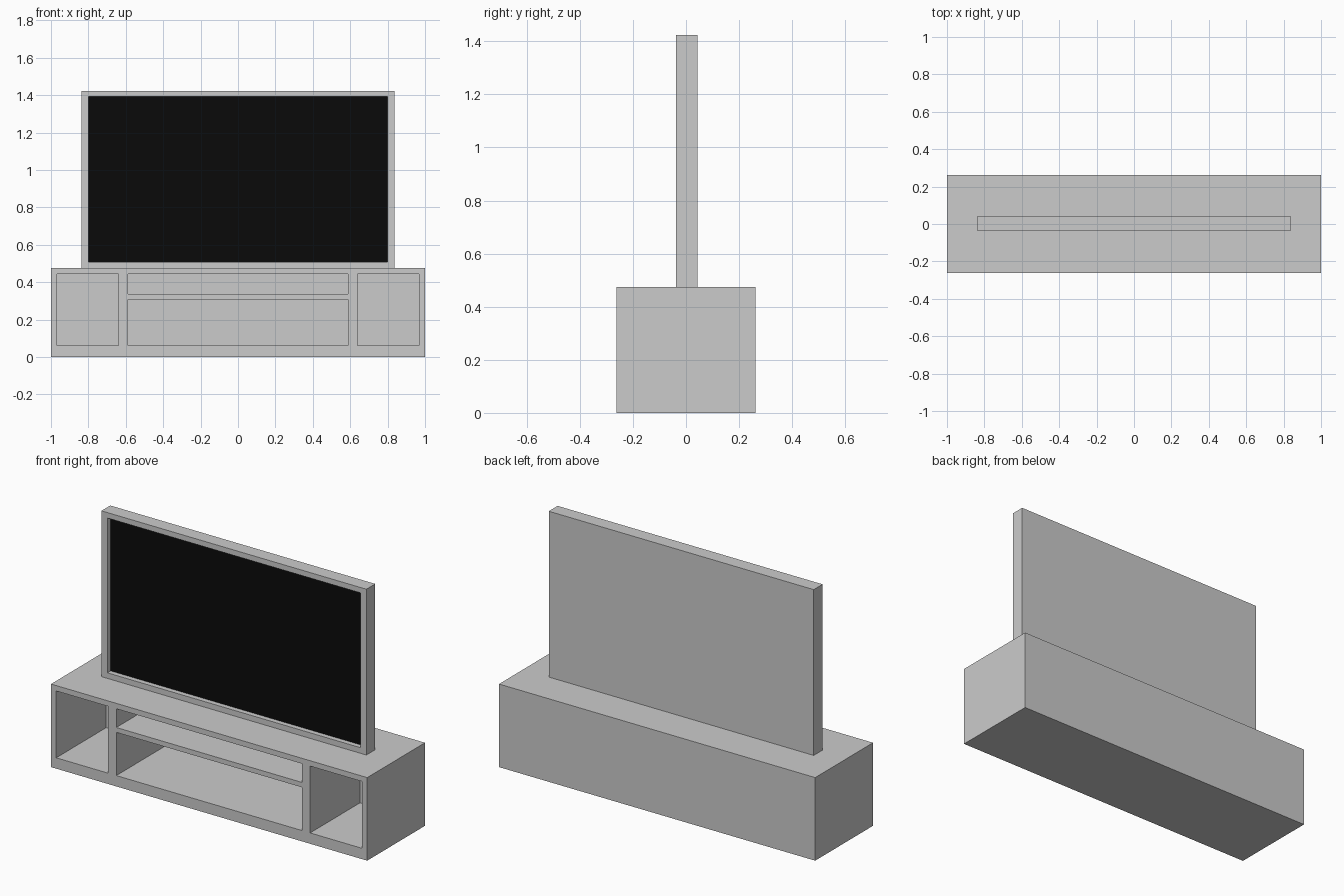
import bpy

if "Cube" in bpy.data.objects:
    bpy.data.objects.remove(bpy.data.objects["Cube"])


def box(name, x, y, z):
    """Box spanning the given (min, max) ranges."""
    bpy.ops.mesh.primitive_cube_add(size=1, location=[(a + b) / 2 for a, b in (x, y, z)])
    ob = bpy.context.object
    ob.name = name
    ob.scale = [b - a for a, b in (x, y, z)]
    bpy.ops.object.transform_apply(location=False, rotation=False, scale=True)
    return ob


def cut(target, name, x, y, z):
    """Carve a box-shaped recess out of the target."""
    cutter = box(name, x, y, z)
    cutter.hide_render = True
    cutter.display_type = 'WIRE'
    mod = target.modifiers.new(name, 'BOOLEAN')
    mod.operation = 'DIFFERENCE'
    mod.solver = 'EXACT'
    mod.object = cutter


# Low media cabinet with two side cubbies and two middle shelves
cabinet = box("cabinet", (-1, 1), (-0.261, 0.261), (0, 0.475))
depth = (-0.4, 0.19)
openings = {
    "left_cubby": ((-0.967, -0.639), (0.062, 0.444)),
    "right_cubby": ((0.639, 0.967), (0.062, 0.444)),
    "upper_shelf": ((-0.587, 0.587), (0.337, 0.444)),
    "lower_shelf": ((-0.587, 0.587), (0.062, 0.309)),
}
for part, (x, z) in openings.items():
    cut(cabinet, part + "_cutter", x, depth, z)

# Television housing with a recessed front
housing = box("television_housing", (-0.838, 0.838), (-0.037, 0.043), (0.475, 1.423))
cut(housing, "screen_recess_cutter", (-0.8, 0.8), (-0.1, -0.006), (0.507, 1.392))

# Black screen panel at the bottom of the recess
screen = box("screen", (-0.8, 0.8), (-0.008, -0.006), (0.507, 1.392))
black = bpy.data.materials.new("black_glass")
black.diffuse_color = (0.003, 0.003, 0.003, 1)
black.use_nodes = True
black.node_tree.nodes["Principled BSDF"].inputs["Base Color"].default_value = black.diffuse_color
screen.data.materials.append(black)
